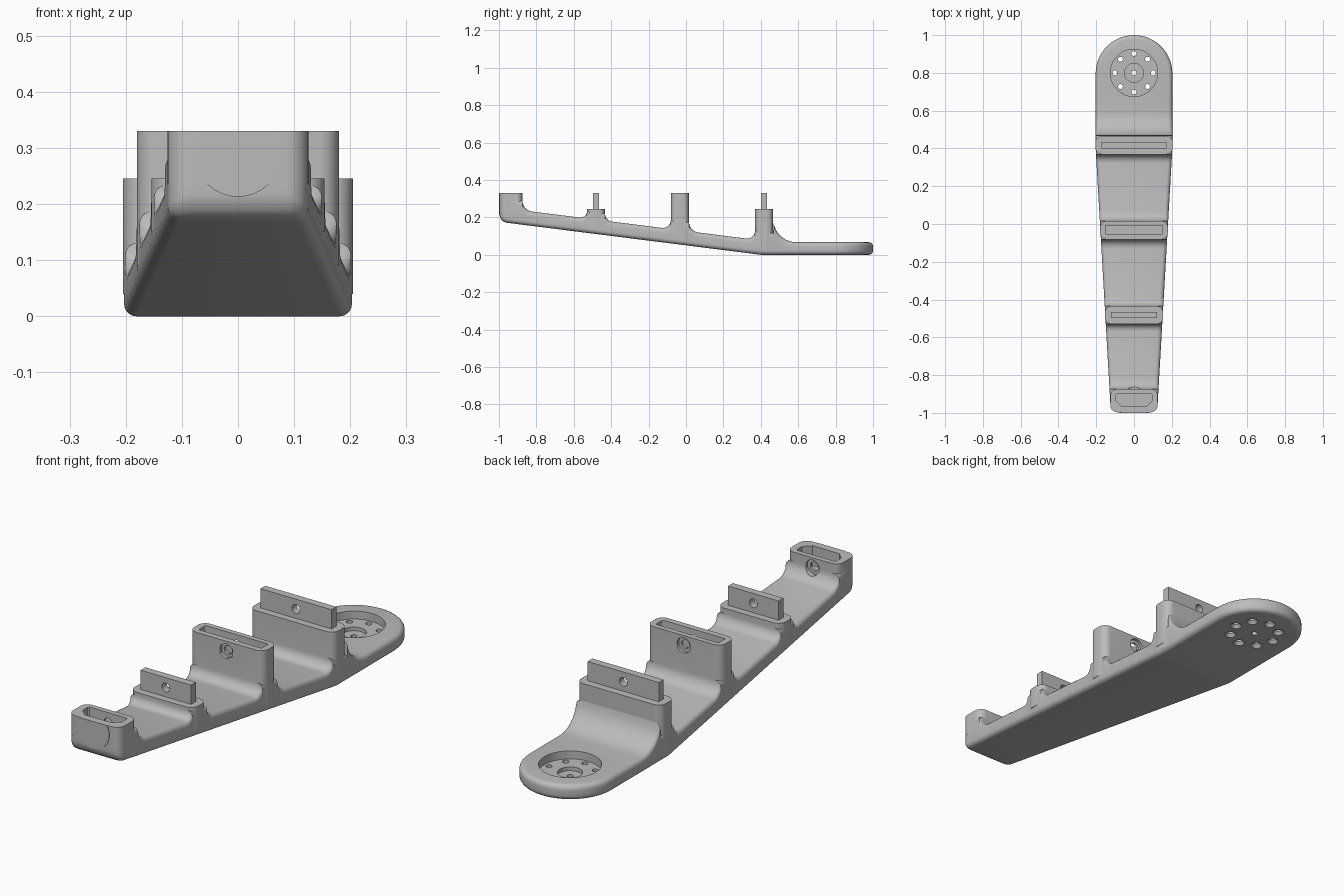
import bpy, bmesh, math
from mathutils import Matrix, Vector

if "Cube" in bpy.data.objects:
    bpy.data.objects.remove(bpy.data.objects["Cube"])

grey = bpy.data.materials.new("plain_grey")
grey.diffuse_color = (0.5, 0.5, 0.5, 1)
grey.use_nodes = True
grey.node_tree.nodes["Principled BSDF"].inputs["Base Color"].default_value = grey.diffuse_color


def make_object(name, bm):
    bmesh.ops.recalc_face_normals(bm, faces=bm.faces)
    me = bpy.data.meshes.new(name)
    bm.to_mesh(me)
    bm.free()
    me.materials.append(grey)
    ob = bpy.data.objects.new(name, me)
    bpy.context.collection.objects.link(ob)
    return ob


def prism(name, pts, z0, z1):
    """Vertical prism over a plan outline."""
    bm = bmesh.new()
    lo = [bm.verts.new((x, y, z0)) for x, y in pts]
    hi = [bm.verts.new((x, y, z1)) for x, y in pts]
    bm.faces.new(lo)
    bm.faces.new(hi)
    n = len(pts)
    for i in range(n):
        j = (i + 1) % n
        bm.faces.new((lo[i], lo[j], hi[j], hi[i]))
    return make_object(name, bm)


def rounded_rect(hw, y0, y1, rf, rb, steps=8):
    """Plan outline with front radius rf and back radius rb."""
    pts = []
    for cx, cy, r, a0 in ((hw - rb, y1 - rb, rb, 0), (-hw + rb, y1 - rb, rb, 90),
                          (-hw + rf, y0 + rf, rf, 180), (hw - rf, y0 + rf, rf, 270)):
        for k in range(steps + 1):
            a = math.radians(a0 + 90 * k / steps)
            pts.append((cx + r * math.cos(a), cy + r * math.sin(a)))
    return pts


def rod(name, start, end, r1, r2=None, sides=32):
    """Cylinder or cone between two points."""
    a, b = Vector(start), Vector(end)
    bm = bmesh.new()
    rot = (b - a).to_track_quat('Z', 'Y').to_matrix().to_4x4()
    bmesh.ops.create_cone(bm, cap_ends=True, segments=sides, radius1=r1,
                          radius2=r1 if r2 is None else r2, depth=(b - a).length,
                          matrix=Matrix.Translation((a + b) / 2) @ rot)
    return make_object(name, bm)


def combine(ob, other, op='DIFFERENCE'):
    """Apply a boolean and remove the helper."""
    m = ob.modifiers.new("b", 'BOOLEAN')
    m.operation, m.solver, m.object = op, 'EXACT', other
    bpy.context.view_layer.update()
    me = bpy.data.meshes.new_from_object(
        ob.evaluated_get(bpy.context.evaluated_depsgraph_get()))
    ob.modifiers.clear()
    ob.data = me
    bpy.data.objects.remove(other)


# Posts: name, half width, front y, back y, front fillet, back fillet, bottom, top
POSTS = [("rear_post", 0.205, 0.369, 0.466, 0.05, 0.125, 0.04, 0.246),
         ("middle_post", 0.18, -0.081, 0.016, 0.05, 0.05, 0.09, 0.33),
         ("small_post", 0.154, -0.529, -0.434, 0.04, 0.04, 0.15, 0.246),
         ("front_post", 0.1255, -0.9975, -0.874, 0.05, 0.05, 0.235, 0.33)]
END_Y, END_R, NOSE_Y, NOSE_R = 0.797, 0.203, -0.957, 0.04


def half_width(y):
    return 0.203 - 0.0575 * max(0, 0.4 - y)


def bottom(y):
    z = 0.126 * max(0, 0.4 - y)
    t = min(1, max(0, (-0.95 - y) / 0.05))
    return z + 0.03 * (1 - math.sqrt(1 - t * t))


def top(y):
    base = max(0.067, 0.077 + 0.126 * (0.4 - y))
    for _, _, f, b, rf, rb, _, _ in POSTS:
        if f <= y <= b or (b < -0.8 and y <= b):
            return base + min(rf, rb)
        for d, r in ((y - b, rb), (f - y, rf)):
            if 0 < d < r:
                return base + r - math.sqrt(max(0, r * r - (r - d) ** 2))
    return base


# Right edge of the arm: (x, y, nx, ny), from the round end to the nose
edge = []
for k in range(17):
    a = math.radians(88 * (1 - k / 16))
    c, s = math.cos(a), math.sin(a)
    edge.append((END_R * c, END_Y + END_R * s, c, s))
ys = {0.4, 0.7}
for _, _, f, b, rf, rb, _, _ in POSTS:
    for k in range(10):
        u = 1 - math.sin(math.radians(10 * k))
        ys |= {round(b + rb * u, 5), round(f - rf * u, 5)}
ys = sorted((y for y in ys if NOSE_Y + 0.005 < y < END_Y - 0.01), reverse=True)
edge += [(half_width(y), y, 1, 0) for y in ys]
for k in range(9):
    a = math.radians(90 * k / 8)
    c, s = math.cos(a), math.sin(a)
    edge.append((0.085 + NOSE_R * c, NOSE_Y - NOSE_R * s, c, -s))

# Arm: stacked outline rings with rounded lower and upper rims
R, STEPS = 0.022, 5
levels = []
for k in range(STEPS + 1):
    a = math.radians(90 * k / STEPS)
    levels.append((R * (1 - math.sin(a)), R * (1 - math.cos(a)), False))
levels += [(d, o, True) for d, o, _ in reversed(levels)]
bm = bmesh.new()
rings = []
for d, off, upper in levels:
    right, left = [], []
    for x, y, nx, ny in edge:
        px, py = x - d * nx, y - d * ny
        z = top(py) - off if upper else bottom(py) + off
        right.append(bm.verts.new((px, py, z)))
        left.append(bm.verts.new((-px, py, z)))
    rings.append((right, left))
loops = [r + l[::-1] for r, l in rings]
n = len(loops[0])
for lo, hi in zip(loops, loops[1:]):
    for i in range(n):
        j = (i + 1) % n
        bm.faces.new((lo[i], lo[j], hi[j], hi[i]))
for r, l in (rings[0], rings[-1]):
    for i in range(len(r) - 1):
        bm.faces.new((r[i], r[i + 1], l[i + 1], l[i]))
arm = make_object("arm", bm)

# Posts merged into the arm
for name, hw, f, b, _, _, z0, z1 in POSTS:
    rf = NOSE_R if name == "front_post" else 0.035
    combine(arm, prism(name, rounded_rect(hw, f, b, rf, 0.035), z0, z1), 'UNION')

# Sockets in the middle and front posts
combine(arm, prism("slot", rounded_rect(0.152, -0.055, -0.007, 0.006, 0.006, 3), 0.243, 0.4))
combine(arm, prism("slot", rounded_rect(0.095, -0.966, -0.897, 0.03, 0.006, 1), 0.243, 0.4))

# Bolt holes: hex pocket in front, round pocket behind
BOLT_Z = 0.287
combine(arm, rod("bolt", (0, -0.15, BOLT_Z), (0, 0.1, BOLT_Z), 0.019))
combine(arm, rod("hex", (0, -0.15, BOLT_Z), (0, -0.068, BOLT_Z), 0.034, sides=6))
combine(arm, rod("bore", (0, 0.003, BOLT_Z), (0, 0.1, BOLT_Z), 0.033))
combine(arm, rod("bolt", (0, -0.93, BOLT_Z), (0, -0.8, BOLT_Z), 0.019))
combine(arm, rod("bore", (0, -0.885, BOLT_Z), (0, -0.8, BOLT_Z), 0.033))

# Round mounting recess with a ring of countersunk screw holes
combine(arm, rod("recess", (0, 0.8, 0.032), (0, 0.8, 0.2), 0.125, sides=64))
combine(arm, rod("hub", (0, 0.8, 0.016), (0, 0.8, 0.2), 0.05, sides=48))
combine(arm, rod("hole", (0, 0.8, -0.1), (0, 0.8, 0.2), 0.013, sides=20))
for k in range(8):
    a = math.radians(45 * k)
    x, y = 0.102 * math.cos(a), 0.8 + 0.102 * math.sin(a)
    combine(arm, rod("hole", (x, y, -0.1), (x, y, 0.2), 0.013, sides=20))
    combine(arm, rod("sink", (x, y, -0.002), (x, y, 0.015), 0.026, 0.012, sides=20))

# Upright tabs with a cross hole
parts = [arm]
for name, hw, y0, y1 in (("rear_tab", 0.172, 0.4, 0.433), ("small_tab", 0.122, -0.498, -0.465)):
    tab = prism(name, [(-hw, y0), (hw, y0), (hw, y1), (-hw, y1)], 0.235, 0.33)
    combine(tab, rod("bolt", (0, y0 - 0.1, BOLT_Z), (0, y1 + 0.1, BOLT_Z), 0.019))
    parts.append(tab)

# Thin round pad on the nose, trimmed level with the post top
pad = rod("nose_pad", (0, -1.0, 0.29), (0, -0.996, 0.29), 0.077, sides=64)
combine(pad, prism("trim", [(-0.2, -1.1), (0.2, -1.1), (0.2, -0.9), (-0.2, -0.9)], 0.33, 0.5))
parts.append(pad)

for ob in parts:
    bpy.ops.object.select_all(action='DESELECT')
    ob.select_set(True)
    bpy.context.view_layer.objects.active = ob
    bpy.ops.object.shade_smooth_by_angle(angle=math.radians(32))
